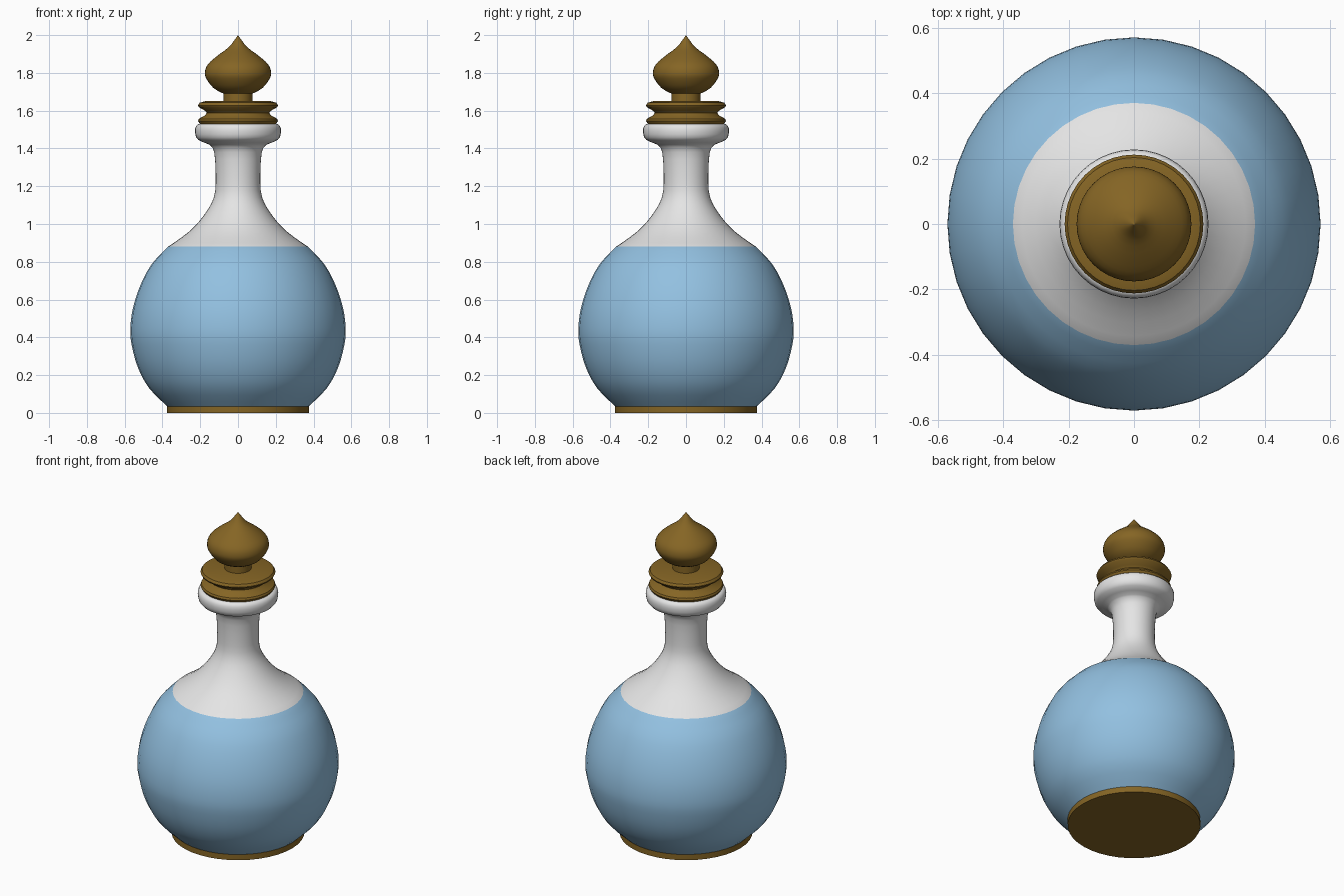
import bpy, bmesh, math

if "Cube" in bpy.data.objects:
    bpy.data.objects.remove(bpy.data.objects["Cube"])

SIDES = 40


def material(name, rgb):
    m = bpy.data.materials.new(name)
    m.diffuse_color = (*rgb, 1)
    m.use_nodes = True
    m.node_tree.nodes["Principled BSDF"].inputs["Base Color"].default_value = m.diffuse_color
    return m


BLUE = material("blue liquid", (0.29, 0.53, 0.75))
WHITE = material("pale glass", (0.78, 0.78, 0.78))
BRONZE = material("bronze", (0.235, 0.13, 0.018))


def smooth_profile(pts, steps=3):
    """Catmull-Rom interpolation of (radius, height) points."""
    p = [pts[0]] + pts + [pts[-1]]
    out = []
    for i in range(1, len(p) - 2):
        for s in range(steps):
            t = s / steps
            out.append(tuple(
                0.5 * (2 * b + (c - a) * t + (2 * a - 5 * b + 4 * c - d) * t * t
                       + (3 * b - a - 3 * c + d) * t ** 3)
                for a, b, c, d in zip(*p[i - 1:i + 3])))
    return out + [pts[-1]]


def lathe(name, profile, mats, rule=None, angle=35):
    """Spin a profile around z; zero radius ends become poles."""
    bm = bmesh.new()
    rings = []
    for r, z in profile:
        if r < 1e-4:
            rings.append([bm.verts.new((0, 0, z))] * SIDES)
        else:
            rings.append([bm.verts.new((r * math.cos(2 * math.pi * k / SIDES),
                                        r * math.sin(2 * math.pi * k / SIDES), z))
                          for k in range(SIDES)])
    for lo, hi in zip(rings, rings[1:]):
        for k in range(SIDES):
            n = (k + 1) % SIDES
            quad = list(dict.fromkeys((lo[k], lo[n], hi[n], hi[k])))
            f = bm.faces.new(quad)
            if rule:
                f.material_index = rule(f.calc_center_median().z)
    me = bpy.data.meshes.new(name)
    bm.to_mesh(me)
    bm.free()
    for m in mats:
        me.materials.append(m)
    ob = bpy.data.objects.new(name, me)
    bpy.context.collection.objects.link(ob)
    bpy.ops.object.select_all(action='DESELECT')
    ob.select_set(True)
    bpy.context.view_layer.objects.active = ob
    bpy.ops.object.shade_smooth_by_angle(angle=math.radians(angle))
    return ob


# Bronze foot disc
lathe("foot", [(0, 0), (0.376, 0), (0.376, 0.035), (0, 0.035)], [BRONZE])

# Round belly, neck and rolled lip; the liquid fills up to z = 0.88
belly = smooth_profile([(0.375, 0.035), (0.47, 0.13), (0.53, 0.24), (0.563, 0.36),
                        (0.57, 0.45), (0.555, 0.56), (0.515, 0.68), (0.455, 0.79), (0.37, 0.88)])
neck = smooth_profile([(0.37, 0.88), (0.265, 0.955), (0.185, 1.04), (0.128, 1.14),
                       (0.118, 1.25), (0.126, 1.38), (0.15, 1.42)])
lip = smooth_profile([(0.15, 1.42), (0.21, 1.445), (0.226, 1.475), (0.226, 1.51),
                      (0.212, 1.528), (0.19, 1.53)], 2)
lathe("bottle", belly + neck[1:] + lip[1:] + [(0, 1.53)], [BLUE, WHITE],
      lambda z: 0 if z < 0.88 else 1)

# Stopper: grooved collar, then stem with onion finial
collar = [(0, 1.527), (0.2, 1.527), (0.212, 1.545), (0.207, 1.557), (0.175, 1.575), (0.165, 1.588),
          (0.175, 1.6), (0.207, 1.618), (0.212, 1.628), (0.203, 1.642), (0.175, 1.65), (0, 1.652)]
lathe("stopper_collar", collar, [BRONZE])
finial = smooth_profile([(0.076, 1.69), (0.13, 1.72), (0.168, 1.77), (0.175, 1.805), (0.16, 1.845),
                         (0.11, 1.89), (0.05, 1.935), (0.018, 1.975), (0.0, 2.0)])
lathe("stopper_finial", [(0.076, 1.64)] + finial, [BRONZE])
